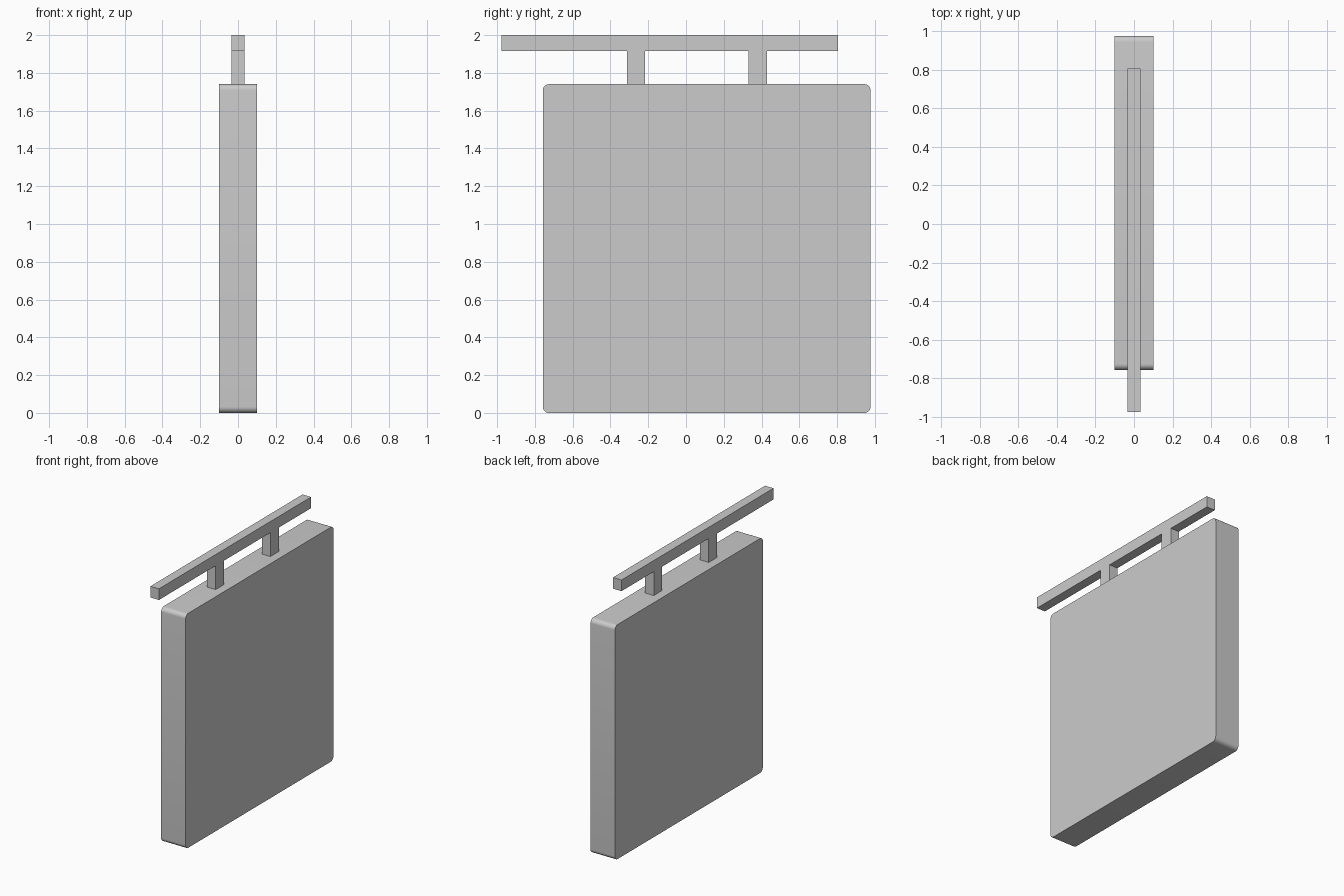
import bpy, bmesh, math

if "Cube" in bpy.data.objects:
    bpy.data.objects.remove(bpy.data.objects["Cube"])


def extrude_profile(name, points, half_width):
    """Closed (y, z) outline extruded symmetrically along x."""
    bm = bmesh.new()
    face = bm.faces.new([bm.verts.new((-half_width, y, z)) for y, z in points])
    ext = bmesh.ops.extrude_face_region(bm, geom=[face])
    verts = [g for g in ext["geom"] if isinstance(g, bmesh.types.BMVert)]
    bmesh.ops.translate(bm, verts=verts, vec=(2 * half_width, 0, 0))
    bmesh.ops.recalc_face_normals(bm, faces=bm.faces)
    mesh = bpy.data.meshes.new(name)
    bm.to_mesh(mesh)
    bm.free()
    obj = bpy.data.objects.new(name, mesh)
    bpy.context.collection.objects.link(obj)
    return obj


def rounded_rect(y0, y1, z0, z1, r, steps=8):
    pts = []
    corners = [(y1 - r, z1 - r), (y0 + r, z1 - r), (y0 + r, z0 + r), (y1 - r, z0 + r)]
    for i, (cy, cz) in enumerate(corners):
        for s in range(steps + 1):
            a = math.pi / 2 * (i + s / steps)
            pts.append((cy + r * math.cos(a), cz + r * math.sin(a)))
    return pts


# Sign board with rounded corners
board = extrude_profile("sign_board", rounded_rect(-0.758, 0.977, 0, 1.74, 0.032), 0.1)
bpy.context.view_layer.objects.active = board
board.select_set(True)
bpy.ops.object.shade_smooth_by_angle(angle=math.radians(30))

# Hanging bracket: wall arm with two hangers, one flush outline
arm_y0, arm_y1, arm_bottom, arm_top, board_top = -0.977, 0.806, 1.917, 2.0, 1.74
outline = [(arm_y1, arm_top), (arm_y0, arm_top), (arm_y0, arm_bottom)]
for y0, y1 in [(-0.312, -0.216), (0.33, 0.428)]:
    outline += [(y0, arm_bottom), (y0, board_top), (y1, board_top), (y1, arm_bottom)]
outline.append((arm_y1, arm_bottom))
extrude_profile("hanging_bracket", outline, 0.035)
